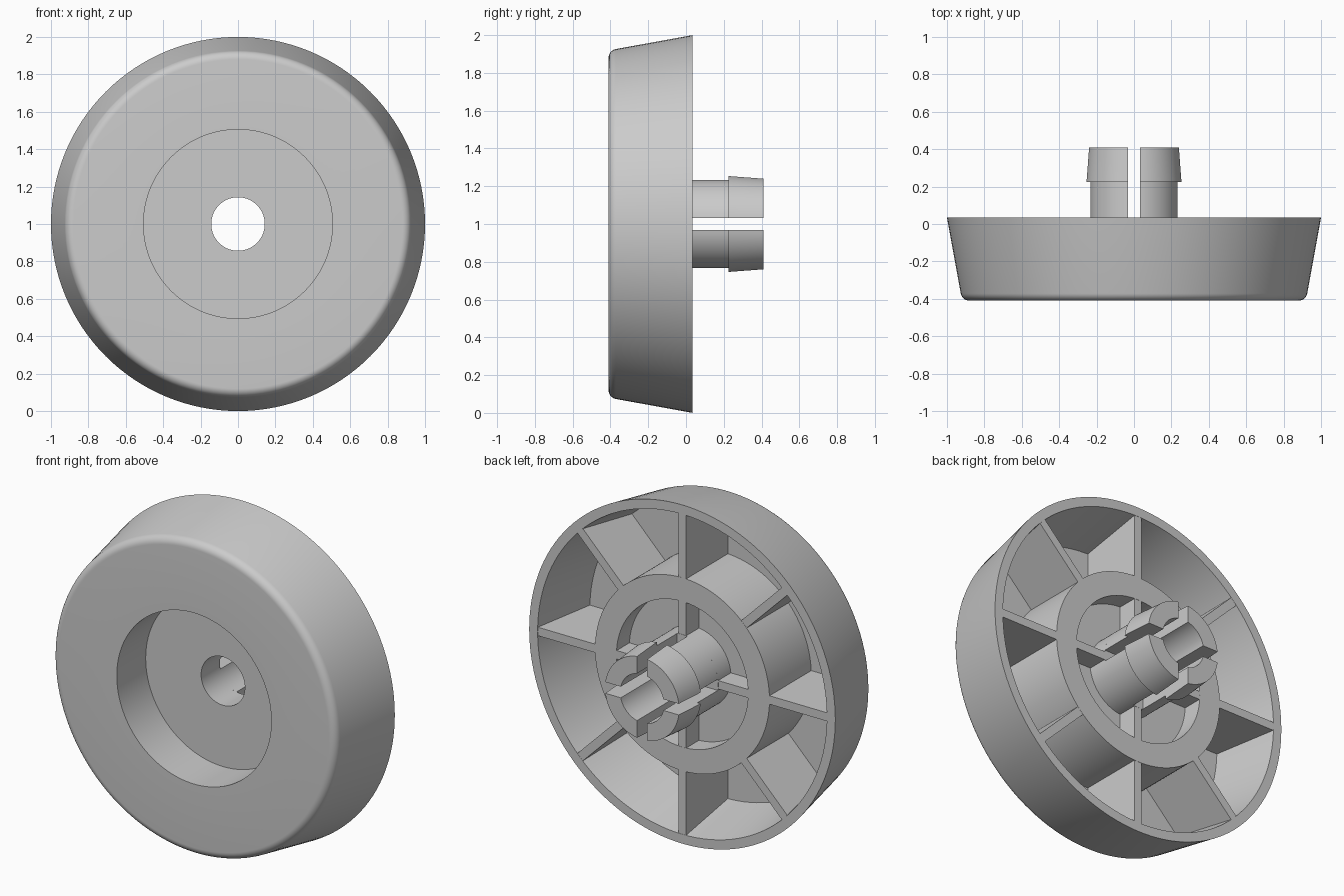
import bpy, bmesh, math

if "Cube" in bpy.data.objects:
    bpy.data.objects.remove(bpy.data.objects["Cube"])

CZ = 1.0        # height of the axis, which runs along y
BACK = 0.035    # plane of the rim's open back


def finish(name, bm):
    bmesh.ops.recalc_face_normals(bm, faces=bm.faces)
    me = bpy.data.meshes.new(name)
    bm.to_mesh(me)
    bm.free()
    ob = bpy.data.objects.new(name, me)
    bpy.context.collection.objects.link(ob)
    bpy.ops.object.select_all(action='DESELECT')
    ob.select_set(True)
    bpy.context.view_layer.objects.active = ob
    bpy.ops.object.shade_smooth_by_angle(angle=math.radians(25))
    return ob


def polar(r, y, a):
    return (r * math.cos(a), y, CZ + r * math.sin(a))


def skin(bm, rings, closed):
    n, m = len(rings), len(rings[0])
    for i in range(n if closed else n - 1):
        a, b = rings[i], rings[(i + 1) % n]
        for j in range(m):
            k = (j + 1) % m
            bm.faces.new((a[j], a[k], b[k], b[j]))
    if not closed:
        bm.faces.new(rings[0])
        bm.faces.new(rings[-1])


def lathe(name, profile, steps=128):
    bm = bmesh.new()
    skin(bm, [[bm.verts.new(polar(r, y, 2 * math.pi * i / steps)) for r, y in profile]
              for i in range(steps)], True)
    return finish(name, bm)


def prong(name, profile, start, gap, steps=20):
    # quarter ring whose sides stay parallel to the slots
    bm = bmesh.new()
    rings = []
    for i in range(steps + 1):
        ring = []
        for r, y in profile:
            a0 = math.asin(gap / 2 / r)
            ring.append(bm.verts.new(polar(r, y, start + a0 + (math.pi / 2 - 2 * a0) * i / steps)))
        rings.append(ring)
    skin(bm, rings, False)
    return finish(name, bm)


def rib(name, outline, angle, width=0.05):
    bm = bmesh.new()
    c, s = math.cos(angle), math.sin(angle)
    skin(bm, [[bm.verts.new((r * c - t * s, y, CZ + r * s + t * c)) for r, y in outline]
              for t in (-width / 2, width / 2)], False)
    return finish(name, bm)


# Dished body: recessed front, rounded rim, ring and hub on the back
fillet = [(0.88 + 0.047 * math.sin(t), -0.363 - 0.047 * math.cos(t))
          for t in (math.radians(80 * i / 8) for i in range(9))]
lathe("body", [(0.143, -0.14), (0.505, -0.14), (0.505, -0.41)] + fillet + [
    (1.0, BACK), (0.945, BACK), (0.877, -0.355), (0.57, -0.355), (0.57, BACK),
    (0.43, BACK), (0.43, -0.085), (0.235, -0.085), (0.235, BACK), (0.143, BACK)])

# Spokes between ring and rim
for i in range(8):
    rib(f"outer_rib_{i + 1}", [(0.56, BACK - 0.001), (0.955, BACK - 0.001),
                               (0.89, -0.37), (0.56, -0.37)], i * math.pi / 4)

# Short spokes between hub and ring, and the four snap prongs
for i in range(4):
    a = i * math.pi / 2
    rib(f"inner_rib_{i + 1}", [(0.22, BACK - 0.001), (0.44, BACK - 0.001),
                               (0.44, -0.1), (0.22, -0.1)], a)
    prong(f"snap_prong_{i + 1}", [(0.143, BACK - 0.005), (0.235, BACK - 0.005), (0.235, 0.225),
                                  (0.256, 0.225), (0.242, 0.41), (0.143, 0.41)], a, 0.066)
